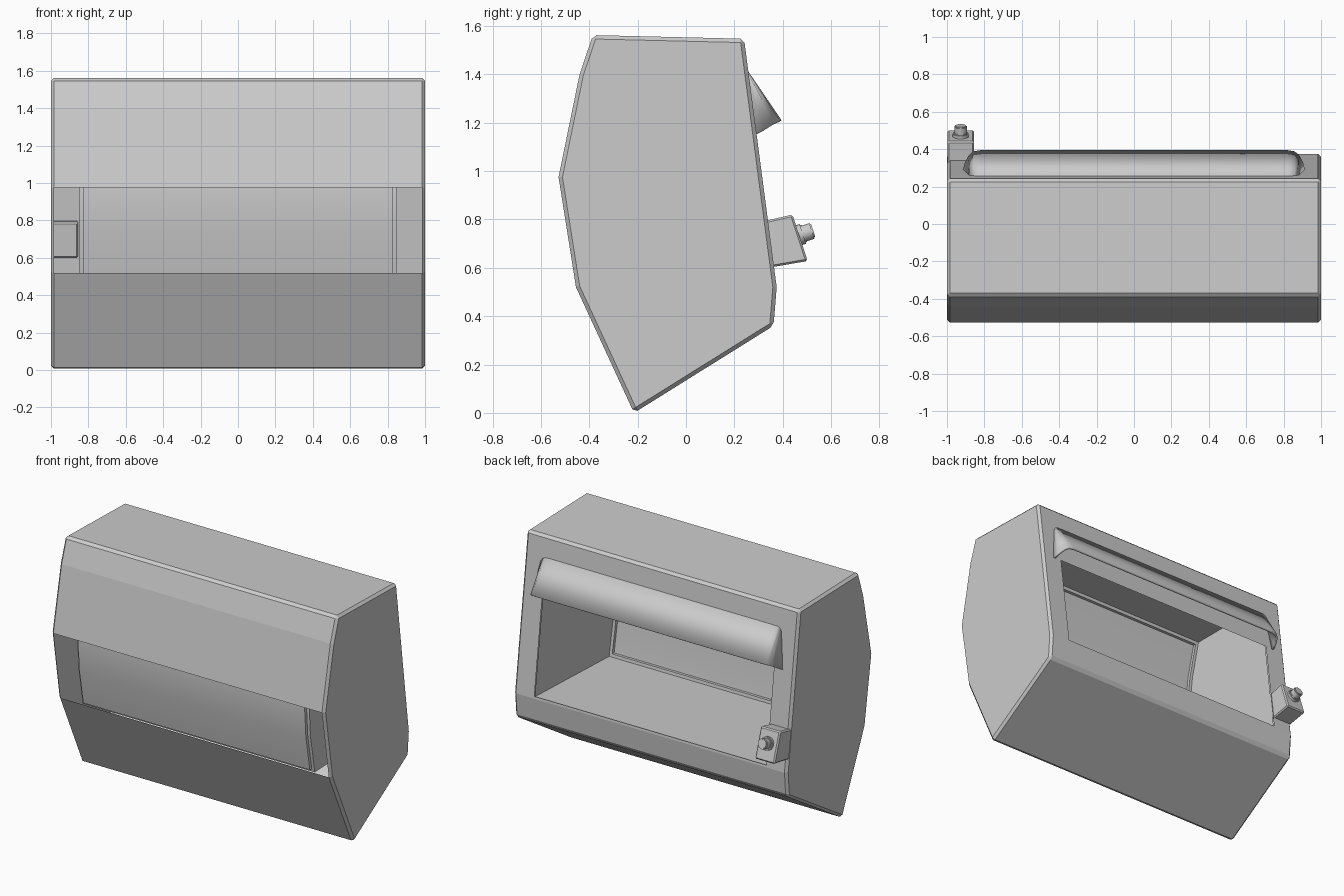
import bpy, bmesh, math
from mathutils import Vector

if "Cube" in bpy.data.objects:
    bpy.data.objects.remove(bpy.data.objects["Cube"])


def finish(bm, name, smooth=None):
    me = bpy.data.meshes.new(name)
    bm.to_mesh(me)
    bm.free()
    ob = bpy.data.objects.new(name, me)
    bpy.context.collection.objects.link(ob)
    if smooth:
        bpy.ops.object.select_all(action='DESELECT')
        bpy.context.view_layer.objects.active = ob
        ob.select_set(True)
        bpy.ops.object.shade_smooth_by_angle(angle=math.radians(smooth))
    return ob


def prism(profile, x0, x1):
    """Closed prism from a (y, z) profile, extruded along x."""
    bm = bmesh.new()
    a = [bm.verts.new((x0, y, z)) for y, z in profile]
    b = [bm.verts.new((x1, y, z)) for y, z in profile]
    n = len(profile)
    for i in range(n):
        j = (i + 1) % n
        bm.faces.new((a[i], a[j], b[j], b[i]))
    bm.faces.new(a)
    bm.faces.new(b)
    bmesh.ops.recalc_face_normals(bm, faces=bm.faces)
    return bm


# housing: faceted outer shell with an open front slot and a rear window
shell = [(-.385, 1.562), (.24, 1.547), (.375, .52), (.362, .36), (-.215, 0),
         (-.455, .52), (-.527, .975), (-.44, 1.4)]
bm = prism(shell, -1, 1)
edges = []
for e in bm.edges:
    a, b = (v.co for v in e.verts)
    if abs(a.x - b.x) < .01 or a.z > 1.5 or a.z < .4:
        edges.append(e)
bmesh.ops.bevel(bm, geom=edges, offset=.016, segments=1, affect='EDGES')
slot = [f for f in bm.faces if abs(f.calc_center_median().x) < .1
        and f.calc_center_median().y < -.45 and .6 < f.calc_center_median().z < .9]
bmesh.ops.delete(bm, geom=slot, context='FACES')


def back_faces():
    return [f for f in bm.faces if f.normal.y > .95 and abs(f.normal.x) < .05
            and .5 < f.calc_center_median().z]


for co, no in (((.85, 0, 0), (1, 0, 0)), ((-.85, 0, 0), (1, 0, 0)),
               ((0, 0, 1.155), (0, 0, 1)), ((0, 0, .535), (0, 0, 1))):
    fs = back_faces()
    geom = fs + list({e for f in fs for e in f.edges}) + list({v for f in fs for v in f.verts})
    bmesh.ops.bisect_plane(bm, geom=geom, plane_co=co, plane_no=no)
    bm.normal_update()
window = [f for f in back_faces() if abs(f.calc_center_median().x) < .3
          and .7 < f.calc_center_median().z < 1]
bmesh.ops.delete(bm, geom=window, context='FACES')
finish(bm, "housing")

# inner tray: hollow compartment behind the rear window, curved front wall
tray = [(.235, 1.48), (.285, 1.155), (.368, .53), (-.43, .50), (-.475, .75),
        (-.49, .97), (-.455, 1.25), (-.395, 1.48)]
bm = prism(tray, -.85, .85)
bmesh.ops.delete(bm, geom=[f for f in bm.faces if f.normal.y > .9], context='FACES')
corner = [e for e in bm.edges if len(e.link_faces) == 2 and e.calc_face_angle() > 1
          and max(v.co.y for v in e.verts) < 0]
bmesh.ops.bevel(bm, geom=corner, offset=.02, segments=2, affect='EDGES')
bmesh.ops.reverse_faces(bm, faces=bm.faces)
finish(bm, "inner_tray", 40)

# hood: thin flared visor above the window with rounded ends
lower = [(.915, .285, 1.15), (.905, .325, 1.17), (.885, .365, 1.195), (.86, .388, 1.207), (.82, .395, 1.21)]
upper = [(.885, .262, 1.37), (.88, .258, 1.395), (.87, .255, 1.41), (.855, .253, 1.418), (.82, .252, 1.42)]
bm = bmesh.new()
rows = []
for pts in (lower, upper):
    full = pts + [(-x, y, z) for x, y, z in reversed(pts)]
    rows.append([bm.verts.new(p) for p in full])
for i in range(len(rows[0]) - 1):
    bm.faces.new((rows[0][i], rows[0][i + 1], rows[1][i + 1], rows[1][i]))
bmesh.ops.recalc_face_normals(bm, faces=bm.faces)
if sum(f.normal.y for f in bm.faces) < 0:
    bmesh.ops.reverse_faces(bm, faces=bm.faces)
hood = finish(bm, "hood", 40)
mod = hood.modifiers.new("thickness", 'SOLIDIFY')
mod.thickness = .015
mod.offset = -1

# switch box on the rear left edge
bm = prism([(.31, .79), (.44, .82), (.503, .628), (.34, .6)], -.998, -.855)
bmesh.ops.bevel(bm, geom=bm.edges[:], offset=.008, segments=1, affect='EDGES')
finish(bm, "switch_box")

# push button: collar and cap along the box face normal
axis = Vector((0, .95, .31)).normalized()
rot = axis.to_track_quat('Z', 'Y')
base = Vector((-.927, .468, .735))
for name, r, start, depth in (("button_collar", .043, -.01, .032), ("button_cap", .034, .015, .046)):
    bm = bmesh.new()
    bmesh.ops.create_cone(bm, cap_ends=True, segments=20, radius1=r, radius2=r, depth=depth)
    rim = [e for e in bm.edges if all(v.co.z > 0 for v in e.verts)]
    bmesh.ops.bevel(bm, geom=rim, offset=.006, segments=2, affect='EDGES')
    ob = finish(bm, name, 40)
    ob.rotation_mode = 'QUATERNION'
    ob.rotation_quaternion = rot
    ob.location = base + axis * (start + depth / 2)
